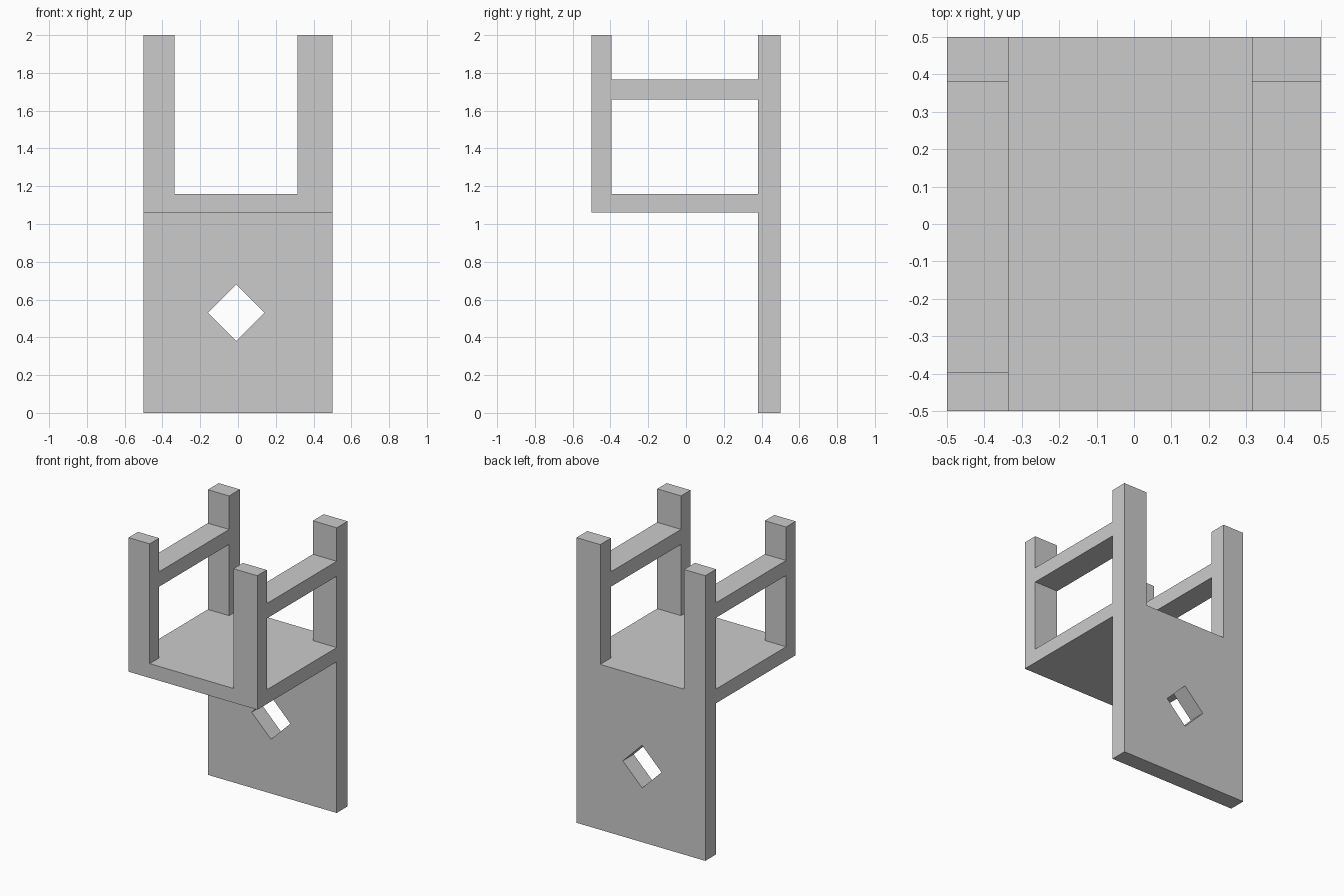
import bpy, bmesh, math

if "Cube" in bpy.data.objects:
    bpy.data.objects.remove(bpy.data.objects["Cube"])


def prism(name, outline, axis, lo, hi):
    """Extrude a 2D outline along x (outline is y,z) or along y (outline is x,z)."""
    def at(a, b, d):
        return (d, a, b) if axis == 'x' else (a, d, b)
    bm = bmesh.new()
    face = bm.faces.new([bm.verts.new(at(a, b, lo)) for a, b in outline])
    new = bmesh.ops.extrude_face_region(bm, geom=[face])['geom']
    shift = at(0, 0, hi - lo)
    bmesh.ops.translate(bm, vec=shift,
                        verts=[v for v in new if isinstance(v, bmesh.types.BMVert)])
    bmesh.ops.recalc_face_normals(bm, faces=bm.faces)
    mesh = bpy.data.meshes.new(name)
    bm.to_mesh(mesh)
    bm.free()
    ob = bpy.data.objects.new(name, mesh)
    bpy.context.collection.objects.link(ob)
    return ob


def rect(a0, a1, b0, b1):
    return [(a0, b0), (a1, b0), (a1, b1), (a0, b1)]


BACK, FRONT = 0.38, -0.395      # inner faces of the rear and front posts
LEFT, RIGHT = -0.335, 0.315     # inner faces of the left and right posts
SEAT_TOP = 1.16

# Chair body: side silhouette with tall back, seat, front posts and arm rails
side = [(0.5, 0), (0.5, 2), (BACK, 2), (BACK, 1.765), (FRONT, 1.765),
        (FRONT, 2), (-0.5, 2), (-0.5, 1.06), (BACK, 1.06), (BACK, 0)]
chair = prism("chair_frame", side, 'x', -0.5, 0.5)

# Cutters: openings under the arms, gap between the posts, diamond in the back
diamond = [(-0.01 + 0.15 * math.cos(i * math.pi / 2),
            0.53 + 0.15 * math.sin(i * math.pi / 2)) for i in range(4)]
cutters = [
    prism("arm_opening", rect(FRONT, BACK, SEAT_TOP, 1.66), 'x', -0.7, 0.7),
    prism("centre_gap", rect(LEFT, RIGHT, SEAT_TOP, 2.3), 'y', -0.7, 0.7),
    prism("diamond_hole", diamond, 'y', 0.2, 0.7),
]
for cutter in cutters:
    cutter.hide_render = True
    mod = chair.modifiers.new(cutter.name, 'BOOLEAN')
    mod.operation = 'DIFFERENCE'
    mod.solver = 'EXACT'
    mod.object = cutter

# Bake the cuts and clear the cutters
bpy.context.view_layer.update()
evaluated = chair.evaluated_get(bpy.context.evaluated_depsgraph_get())
result = bpy.data.meshes.new_from_object(evaluated)
chair.modifiers.clear()
chair.data = result
for cutter in cutters:
    bpy.data.objects.remove(cutter)
